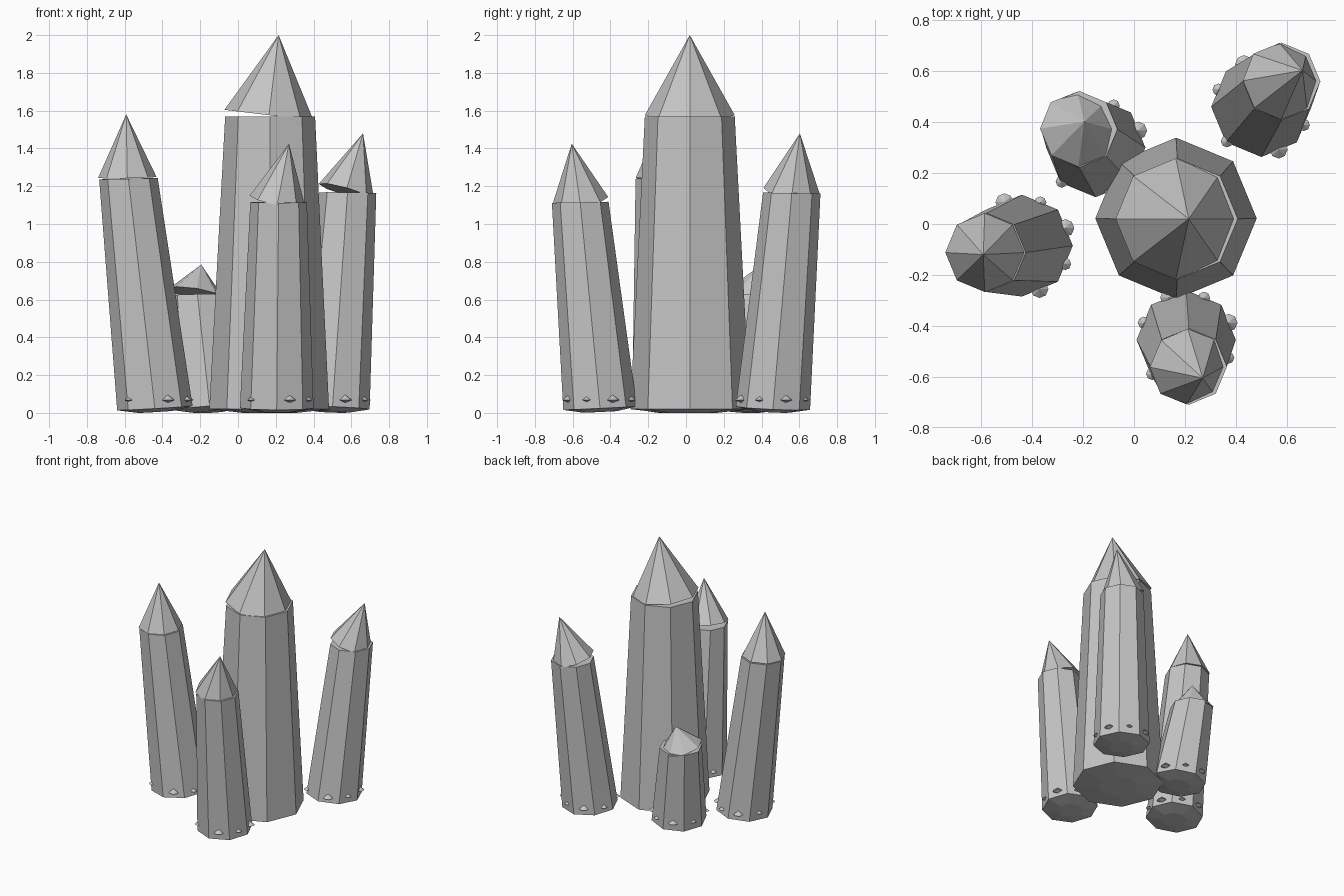
import bpy, bmesh, math
from mathutils import Vector, Quaternion

cube = bpy.data.objects.get("Cube")
if cube:
    bpy.data.objects.remove(cube, do_unlink=True)

stone = bpy.data.materials.new("grey crystal")
stone.use_nodes = True
GREY = (0.56, 0.56, 0.56, 1)
stone.diffuse_color = GREY
stone.node_tree.nodes["Principled BSDF"].inputs["Base Color"].default_value = GREY

UP = Vector((0, 0, 1))
SIDES = 8


def ring(bm, centre, radius, normal):
    """Octagonal loop of vertices square to a direction."""
    turn = UP.rotation_difference(normal)
    loop = []
    for i in range(SIDES):
        a = math.tau * i / SIDES
        loop.append(bm.verts.new(centre + turn @ Vector((radius * math.cos(a), radius * math.sin(a), 0))))
    return loop


def bridge(bm, low, high):
    for i in range(SIDES):
        j = (i + 1) % SIDES
        bm.faces.new((low[i], low[j], high[j], high[i]))


def fan(bm, loop, tip):
    for i in range(SIDES):
        bm.faces.new((loop[i], loop[(i + 1) % SIDES], tip))


def finish(bm, name):
    bmesh.ops.recalc_face_normals(bm, faces=bm.faces[:])
    mesh = bpy.data.meshes.new(name)
    bm.to_mesh(mesh)
    bm.free()
    mesh.materials.append(stone)
    bpy.context.collection.objects.link(bpy.data.objects.new(name, mesh))


def shaft(name, base, r0, top, r1):
    """Tapered leaning column with a raised disc under its foot."""
    bm = bmesh.new()
    lean = (top - base).normalized()
    foot_dir = (UP + lean).normalized()
    top_dir = (UP * 4 + lean).normalized()
    disc = ring(bm, base - foot_dir * 0.02, r0 * 0.45, foot_dir)
    bm.faces.new(disc)
    low = ring(bm, base, r0, foot_dir)
    bridge(bm, disc, low)
    steps = 6
    for k in range(1, steps + 1):
        t = k / steps
        high = ring(bm, base.lerp(top, t), r0 + (r1 - r0) * t, foot_dir.lerp(top_dir, t).normalized())
        bridge(bm, low, high)
        low = high
    bm.faces.new(low)
    finish(bm, name)


def point(name, top, r1, tip):
    """Tilted pyramid cap, slightly open on its raised side."""
    bm = bmesh.new()
    centre = top + Vector((-0.006, 0, 0.006))
    loop = ring(bm, centre, r1, (tip - centre).normalized())
    bm.faces.new(loop)
    fan(bm, loop, bm.verts.new(tip))
    finish(bm, name)


def studs(name, base, r0):
    """Tiny spiked chips around the foot."""
    bm = bmesh.new()
    for k, degrees in enumerate((-135, -68, -23, 22, 67, 112, 158)):
        a = math.radians(degrees)
        size = 0.035 if k % 2 else 0.024
        reach = r0 * (0.92 if degrees != -135 else 0.97)
        c = Vector((base.x + reach * math.cos(a), base.y + reach * math.sin(a), 0.068))
        loop = ring(bm, c, size, UP)
        fan(bm, loop, bm.verts.new(c + UP * size * 0.8))
        fan(bm, loop, bm.verts.new(c - UP * size * 0.4))
    finish(bm, name)


# name, foot centre and radius, shoulder centre and radius, tip
crystals = [
    ("main", (0.165, 0.022, 0.02), 0.317, (0.17, 0.02, 1.57), 0.238, (0.215, 0.02, 2.0)),
    ("right", (-0.44, -0.085, 0.025), 0.2, (-0.58, -0.112, 1.24), 0.155, (-0.592, -0.12, 1.58)),
    ("front", (0.205, -0.455, 0.025), 0.195, (0.215, -0.56, 1.115), 0.15, (0.27, -0.605, 1.425)),
    ("left_back", (0.5, 0.46, 0.025), 0.197, (0.58, 0.56, 1.165), 0.152, (0.662, 0.603, 1.48)),
    ("right_back", (-0.15, 0.3, 0.025), 0.195, (-0.215, 0.372, 0.625), 0.15, (-0.195, 0.402, 0.785)),
]
for name, base, r0, top, r1, tip in crystals:
    base, top, tip = Vector(base), Vector(top), Vector(tip)
    shaft(name + "_crystal_shaft", base, r0, top, r1)
    point(name + "_crystal_point", top, r1, tip)
    if name != "main":
        studs(name + "_crystal_chips", base, r0)
